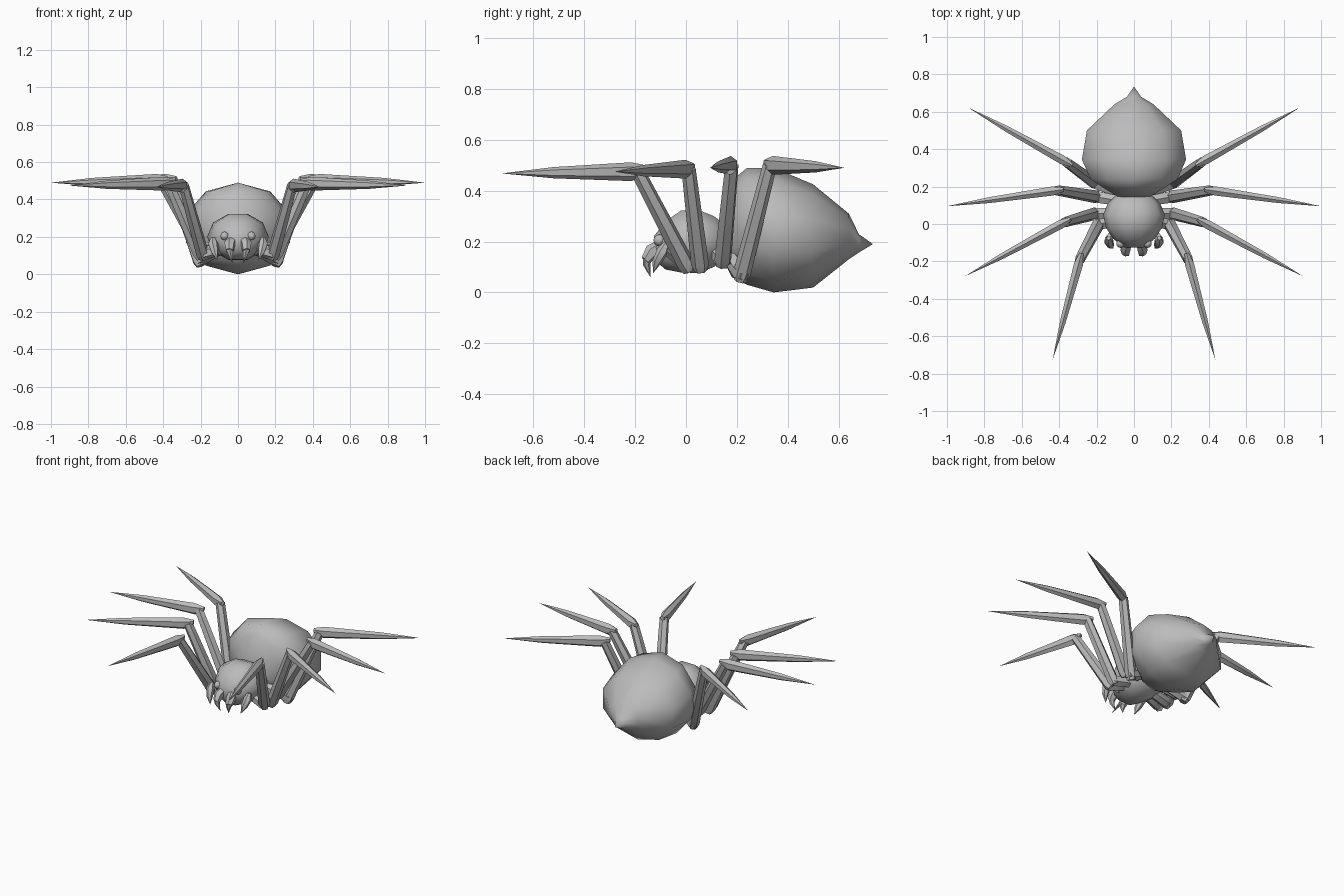
import bpy, bmesh, math
from mathutils import Vector

old = bpy.data.objects.get("Cube")
if old:
    bpy.data.objects.remove(old, do_unlink=True)

GREY = (0.5, 0.5, 0.5, 1.0)
mat = bpy.data.materials.new("plain_grey")
mat.use_nodes = True
mat.diffuse_color = GREY
bsdf = mat.node_tree.nodes["Principled BSDF"]
bsdf.inputs["Base Color"].default_value = GREY
bsdf.inputs["Roughness"].default_value = 0.7


def finish(name, bm, angle):
    bmesh.ops.remove_doubles(bm, verts=bm.verts, dist=0.0005)
    bmesh.ops.recalc_face_normals(bm, faces=bm.faces)
    mesh = bpy.data.meshes.new(name)
    bm.to_mesh(mesh)
    bm.free()
    mesh.materials.append(mat)
    obj = bpy.data.objects.new(name, mesh)
    bpy.context.collection.objects.link(obj)
    bpy.ops.object.select_all(action="DESELECT")
    obj.select_set(True)
    bpy.context.view_layer.objects.active = obj
    bpy.ops.object.shade_smooth_by_angle(angle=math.radians(angle))
    return obj


def loft(name, sections, sides=6, phase=0.0, axis=None, up=(0, 0, 1), angle=45):
    """Skin elliptical rings given as (centre, half width, half height)."""
    axis = Vector(axis) if axis else Vector(sections[-1][0]) - Vector(sections[0][0])
    across = axis.cross(Vector(up)).normalized()
    rise = across.cross(axis).normalized()
    bm = bmesh.new()
    rings = []
    for centre, w, h in sections:
        ring = []
        for i in range(sides):
            a = math.tau * (i + phase) / sides
            ring.append(bm.verts.new(Vector(centre) + across * (w * math.sin(a)) + rise * (h * math.cos(a))))
        rings.append(ring)
    for r, s in zip(rings, rings[1:]):
        for i in range(sides):
            j = (i + 1) % sides
            bm.faces.new((r[i], r[j], s[j], s[i]))
    bm.faces.new(rings[0])
    if sections[-1][1] > 0.001:
        bm.faces.new(rings[-1])
    return finish(name, bm, angle)


def body(name, rows, phase):
    loft(name, [((0, y, z), w, h) for y, z, w, h in rows], 10, phase, axis=(0, 1, 0), angle=60)


# Abdomen with its pointed spinneret: y, centre z, half width, half height
body("abdomen", [
    (0.14, 0.20, 0.08, 0.06),
    (0.18, 0.25, 0.15, 0.19),
    (0.24, 0.26, 0.245, 0.23),
    (0.345, 0.245, 0.293, 0.245),
    (0.50, 0.222, 0.265, 0.203),
    (0.64, 0.22, 0.11, 0.09),
    (0.68, 0.193, 0.04, 0.036),
    (0.735, 0.19, 0, 0)], 0)

# Head and thorax
body("head", [
    (-0.125, 0.175, 0.055, 0.05),
    (-0.08, 0.185, 0.11, 0.10),
    (-0.02, 0.20, 0.15, 0.128),
    (0.05, 0.20, 0.165, 0.13),
    (0.11, 0.20, 0.14, 0.105),
    (0.165, 0.20, 0.085, 0.06)], 0.5)

# Legs: hip, foot of the thigh, knee, tip
LEGS = {
    "front": ((0.07, 0.02, 0.14), (0.19, 0.0, 0.11), (0.29, -0.19, 0.475), (0.435, -0.725, 0.468)),
    "second": ((0.07, 0.06, 0.14), (0.21, 0.055, 0.11), (0.37, 0.01, 0.485), (0.905, -0.28, 0.475)),
    "third": ((0.06, 0.12, 0.16), (0.20, 0.145, 0.13), (0.41, 0.18, 0.50), (1.0, 0.095, 0.49)),
    "rear": ((0.05, 0.16, 0.16), (0.21, 0.22, 0.075), (0.36, 0.33, 0.50), (0.885, 0.622, 0.49)),
}

for side, s in (("left", 1), ("right", -1)):
    def at(p):
        return Vector((p[0] * s, p[1], p[2]))

    for pair, points in LEGS.items():
        hip, foot, knee, tip = map(at, points)
        out = (tip - knee).normalized()
        name = f"{side}_{pair}_leg"
        loft(name + "_hip", [(hip, 0.03, 0.03), (foot, 0.036, 0.036),
                             (foot + (foot - hip) * 0.15, 0.018, 0.018)])
        loft(name + "_thigh", [(foot - (knee - foot) * 0.07, 0.025, 0.025), (foot, 0.035, 0.035),
                               (knee, 0.028, 0.028)], up=out)
        # The shin starts in a blunt heel behind the knee and tapers to a point
        loft(name + "_shin", [(knee - out * 0.035 + Vector((0, 0, 0.01)), 0.012, 0.014),
                              (knee + out * 0.025, 0.028, 0.037),
                              (knee.lerp(tip, 0.62), 0.018, 0.022), (tip, 0, 0)])

    # Eye
    bm = bmesh.new()
    bmesh.ops.create_uvsphere(bm, u_segments=10, v_segments=6, radius=0.023)
    bmesh.ops.translate(bm, verts=bm.verts, vec=at((0.072, -0.105, 0.205)))
    finish(f"{side}_eye", bm, 60)

    # Jaw and fang
    loft(f"{side}_jaw", [(at((0.03, -0.09, 0.19)), 0.025, 0.025), (at((0.045, -0.135, 0.16)), 0.03, 0.03),
                         (at((0.045, -0.16, 0.125)), 0.022, 0.02)])
    loft(f"{side}_fang", [(at((0.045, -0.15, 0.14)), 0.022, 0.02), (at((0.04, -0.155, 0.11)), 0.016, 0.015),
                          (at((0.03, -0.14, 0.06)), 0, 0)], up=(0, 1, 0))

    # Feeler
    loft(f"{side}_feeler_base", [(at((0.09, -0.02, 0.12)), 0.022, 0.022), (at((0.135, -0.08, 0.17)), 0.022, 0.022)])
    loft(f"{side}_feeler_tip", [(at((0.135, -0.075, 0.195)), 0.012, 0.012), (at((0.135, -0.09, 0.165)), 0.026, 0.024),
                                (at((0.125, -0.115, 0.12)), 0.02, 0.018), (at((0.11, -0.13, 0.075)), 0, 0)], up=(0, 1, 0))
